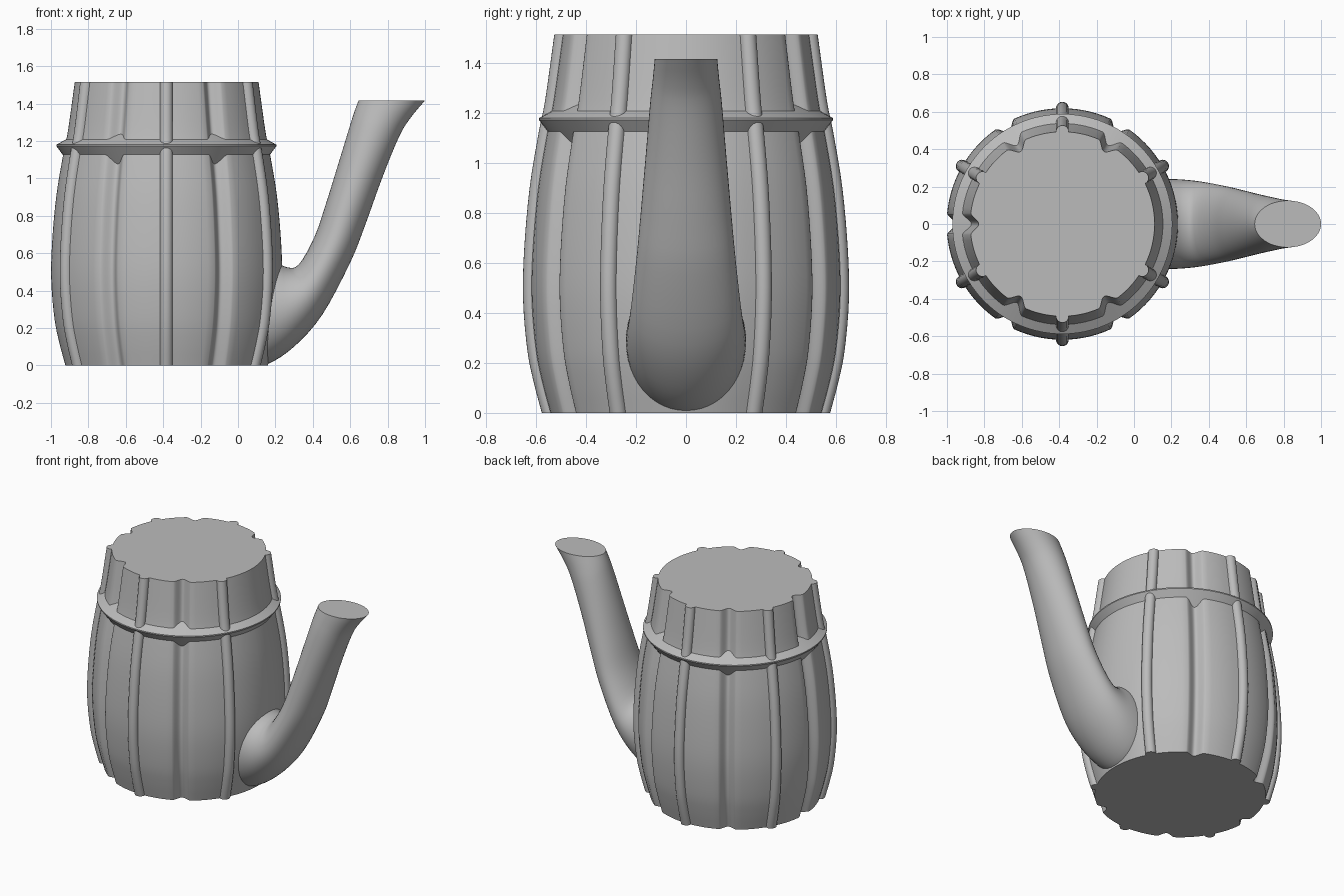
import bpy, bmesh, math
from mathutils import Vector

cube = bpy.data.objects.get("Cube")
if cube:
    bpy.data.objects.remove(cube, do_unlink=True)

CENTRE_X = -0.383
RIB = 0.034                 # rib radius
GROOVE_W, GROOVE_D = 0.058, 0.046

clay = bpy.data.materials.new("plain_grey")
clay.use_nodes = True
GREY = (0.5, 0.5, 0.5, 1)
clay.diffuse_color = GREY
clay.node_tree.nodes["Principled BSDF"].inputs["Base Color"].default_value = GREY


def spline(points, steps):
    """Smooth curve through points of any dimension."""
    pts = [Vector(p) for p in points]
    pts = [2 * pts[0] - pts[1]] + pts + [2 * pts[-1] - pts[-2]]
    out = []
    for a, b, c, d in zip(pts, pts[1:], pts[2:], pts[3:]):
        for i in range(steps):
            t = i / steps
            out.append(0.5 * (2 * b + (c - a) * t + (2 * a - 5 * b + 4 * c - d) * t * t
                              + (3 * b - a - 3 * c + d) * t ** 3))
    return out + [pts[-2]]


def loft(name, rings, closed=False):
    """Skin a list of rings; cap the ends unless the loft closes on itself."""
    bm = bmesh.new()
    loops = [[bm.verts.new(p) for p in ring] for ring in rings]
    n = len(loops[0])
    pairs = list(zip(loops, loops[1:]))
    if closed:
        pairs.append((loops[-1], loops[0]))
    else:
        bm.faces.new(loops[0])
        bm.faces.new(loops[-1])
    for lo, hi in pairs:
        for i in range(n):
            j = (i + 1) % n
            bm.faces.new((lo[i], lo[j], hi[j], hi[i]))
    bmesh.ops.recalc_face_normals(bm, faces=bm.faces)
    mesh = bpy.data.meshes.new(name)
    bm.to_mesh(mesh)
    bm.free()
    mesh.materials.append(clay)
    obj = bpy.data.objects.new(name, mesh)
    bpy.context.collection.objects.link(obj)
    bpy.ops.object.select_all(action='DESELECT')
    obj.select_set(True)
    bpy.context.view_layer.objects.active = obj
    bpy.ops.object.shade_smooth_by_angle(angle=math.radians(32))
    return obj


def body_ring(radius, z):
    """Round section with ribs and grooves alternating every 30 degrees."""
    ring = []
    for k in range(12):
        mid = math.radians(30 * k)
        if k % 2:                                   # rib: half circle
            half = RIB
            feature = [(-RIB * math.cos(math.pi * i / 10), RIB * math.sin(math.pi * i / 10))
                       for i in range(11)]
        else:                                       # groove: soft valley, none behind the spout
            half = GROOVE_W
            depth = GROOVE_D if k else 0
            feature = [(half * s / 7, -depth * (0.5 + 0.5 * math.cos(math.pi * s / 7)) ** 0.8)
                       for s in range(-7, 8)]
        points = [(mid + w / radius, radius + d) for w, d in feature]
        start = mid + half / radius
        next_half = GROOVE_W if k % 2 else RIB
        end = mid + math.radians(30) - next_half / radius
        points += [(start + (end - start) * i / 6, radius) for i in range(1, 6)]
        ring += [(CENTRE_X + r * math.cos(a), r * math.sin(a), z) for a, r in points]
    return ring


# Barrel-shaped body: height and radius
profile = [(0, 0.543), (0.12, 0.575), (0.25, 0.601), (0.45, 0.618), (0.65, 0.614),
           (0.9, 0.592), (1.12, 0.556), (1.25, 0.53), (1.515, 0.493)]
loft("ribbed_body", [body_ring(r, z) for z, r in spline(profile, 4)])

# Sharp-edged collar band around the body
collar = [(0.45, 0.985), (0.588, 1.172), (0.588, 1.18), (0.45, 1.257)]
loft("collar_band", [[(CENTRE_X + r * math.cos(a), r * math.sin(a), z)
                      for a in (math.tau * i / 96 for i in range(96))]
                     for r, z in collar], closed=True)

# Curved spout: lower edge x, z; upper edge x, z; half width
sections = [(0.06, 0.0, 0.04, 0.5, 0.225), (0.16, 0.008, 0.17, 0.56, 0.24),
            (0.30, 0.10, 0.26, 0.525, 0.236), (0.45, 0.27, 0.325, 0.54, 0.222),
            (0.60, 0.55, 0.41, 0.69, 0.198), (0.68, 0.75, 0.475, 0.88, 0.18),
            (0.77, 1.0, 0.54, 1.09, 0.16), (0.86, 1.22, 0.595, 1.27, 0.143),
            (0.92, 1.32, 0.62, 1.35, 0.133), (1.0, 1.417, 0.645, 1.417, 0.125)]
spout = []
for lx, lz, hx, hz, w in spline(sections, 4):
    ring = []
    for i in range(48):
        a = math.tau * i / 48
        t = 0.5 + 0.5 * math.cos(a)
        ring.append((hx + (lx - hx) * t, w * math.sin(a), max(0, hz + (lz - hz) * t)))
    spout.append(ring)
loft("curved_spout", spout)
